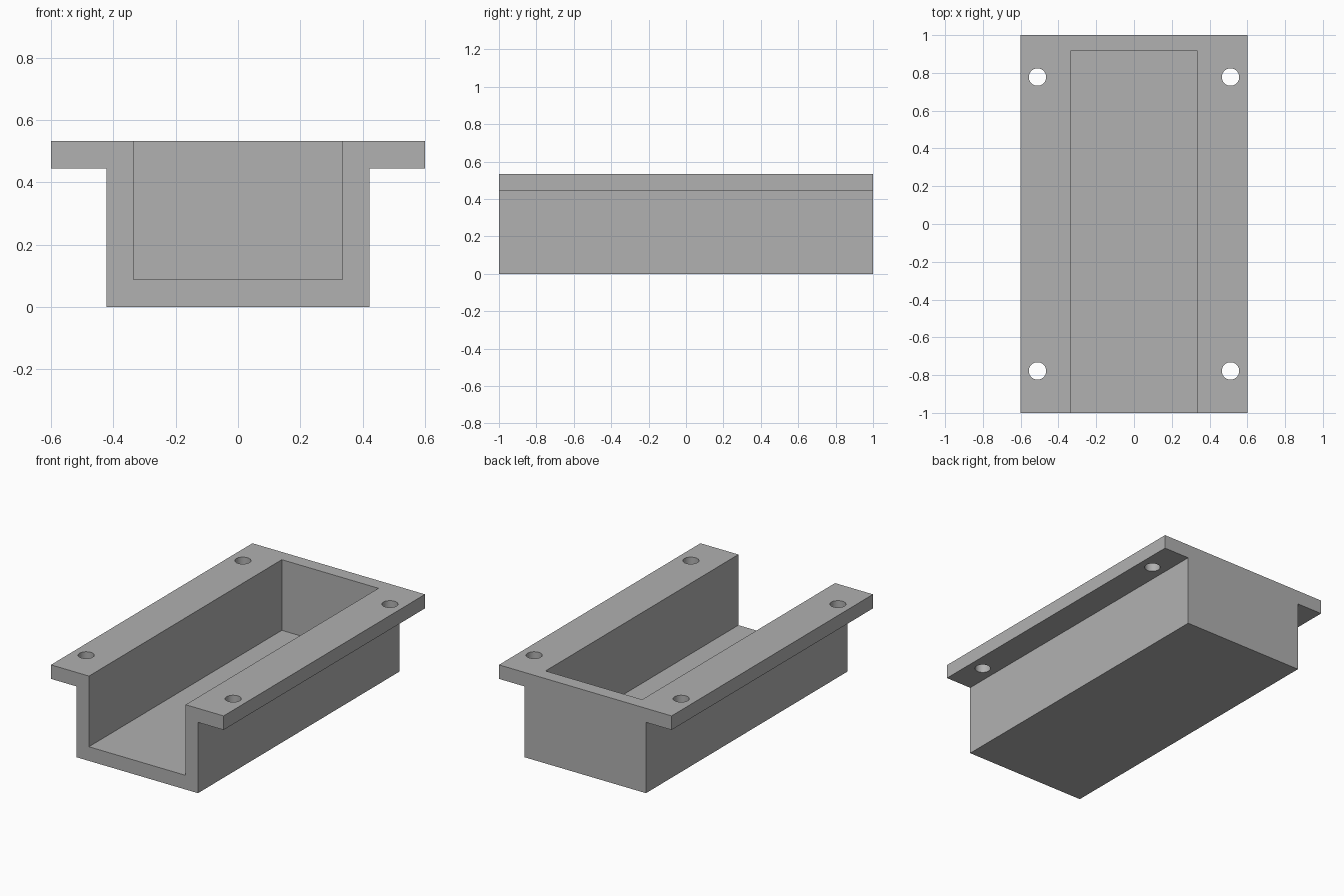
import bpy
import bmesh
from mathutils import Matrix, Vector

cube = bpy.data.objects.get("Cube")
if cube:
    bpy.data.objects.remove(cube, do_unlink=True)

HALF_LENGTH = 1.0
FLANGE_X, BODY_X, CAVITY_X = 0.6, 0.422, 0.336
TOP, FLANGE_Z, FLOOR_Z = 0.533, 0.445, 0.089
CAVITY_BACK = 0.915
HOLE_X, HOLE_Y, HOLE_RADIUS = 0.511, 0.778, 0.046

grey = bpy.data.materials.new("plain grey")
grey.use_nodes = True
colour = (0.44, 0.44, 0.44, 1)
grey.diffuse_color = colour
grey.node_tree.nodes["Principled BSDF"].inputs["Base Color"].default_value = colour


def finish(name, bm):
    bmesh.ops.recalc_face_normals(bm, faces=bm.faces)
    mesh = bpy.data.meshes.new(name)
    bm.to_mesh(mesh)
    bm.free()
    mesh.materials.append(grey)
    obj = bpy.data.objects.new(name, mesh)
    bpy.context.collection.objects.link(obj)
    return obj


# Flanged tray body: T-shaped profile extruded from front to back
right_side = [(BODY_X, 0), (BODY_X, FLANGE_Z), (FLANGE_X, FLANGE_Z), (FLANGE_X, TOP)]
profile = right_side + [(-x, z) for x, z in reversed(right_side)]
bm = bmesh.new()
face = bm.faces.new([bm.verts.new((x, -HALF_LENGTH, z)) for x, z in profile])
extruded = bmesh.ops.extrude_face_region(bm, geom=[face])["geom"]
bmesh.ops.translate(bm, vec=(0, 2 * HALF_LENGTH, 0),
                    verts=[v for v in extruded if isinstance(v, bmesh.types.BMVert)])
tray = finish("flanged_tray", bm)

# Cutter: cavity open at the top and front, plus four screw holes
bm = bmesh.new()
low = Vector((-CAVITY_X, -HALF_LENGTH - 0.1, FLOOR_Z))
high = Vector((CAVITY_X, CAVITY_BACK, TOP + 0.1))
bmesh.ops.create_cube(bm, size=1, matrix=Matrix.Translation((low + high) / 2)
                      @ Matrix.Diagonal((*(high - low), 1)))
for sx in (-1, 1):
    for sy in (-1, 1):
        bmesh.ops.create_cone(bm, cap_ends=True, segments=48, depth=0.3,
                              radius1=HOLE_RADIUS, radius2=HOLE_RADIUS,
                              matrix=Matrix.Translation((sx * HOLE_X, sy * HOLE_Y, FLANGE_Z)))
cutter = finish("tray_cutter", bm)
cutter.hide_render = True

cut = tray.modifiers.new("cavity and holes", 'BOOLEAN')
cut.operation = 'DIFFERENCE'
cut.solver = 'EXACT'
cut.object = cutter

# Bake the cut, drop the cutter and smooth the hole walls
bpy.ops.object.select_all(action='DESELECT')
bpy.context.view_layer.objects.active = tray
tray.select_set(True)
bpy.ops.object.modifier_apply(modifier=cut.name)
bpy.data.objects.remove(cutter, do_unlink=True)
bpy.ops.object.shade_smooth_by_angle()
